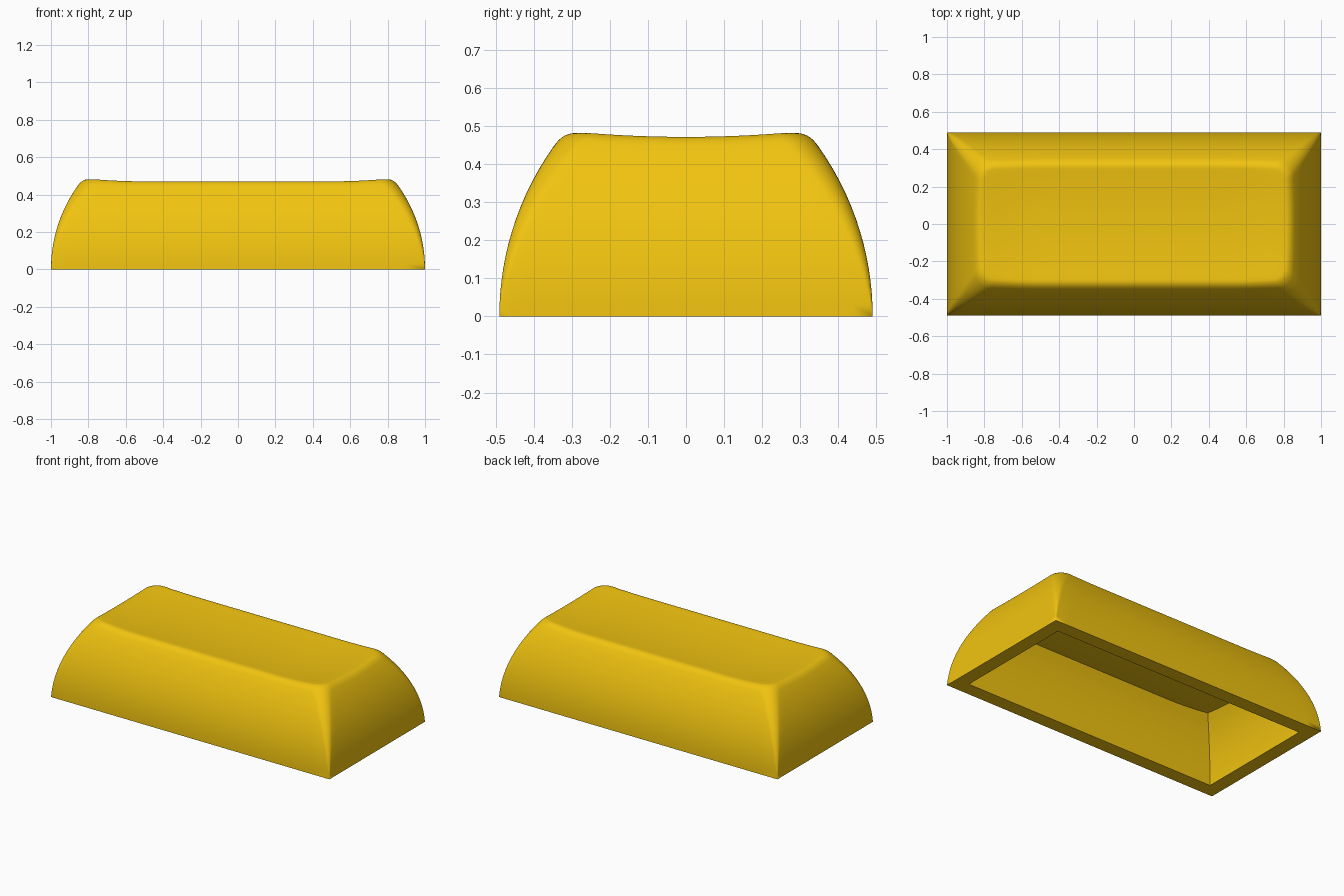
import bpy, bmesh
from math import sin, cos, pi, sqrt
from mathutils import Vector

if "Cube" in bpy.data.objects:
    bpy.data.objects.remove(bpy.data.objects["Cube"])

HALF_X, HALF_Y, WALL, ARC = 1.0, 0.49, 0.09, 0.77
CORNER, EDGE = 8, 20          # segments per corner and per straight side


def dish(x, y):
    """Height of the scooped top: a trough with spherical ends."""
    return 0.455 + 0.17 * (max(0, abs(x) - 0.5) ** 2 + y * y)


def inset(z):
    """How far the curved side has leaned inward at height z."""
    return ARC - sqrt(ARC * ARC - z * z)


def outline(a, b, r):
    """Rounded rectangle, always with the same number of points."""
    pts = []
    for q, (sx, sy) in enumerate([(1, 1), (-1, 1), (-1, -1), (1, -1)]):
        for i in range(CORNER + 1):
            t = (q + i / CORNER) * pi / 2
            pts.append(Vector((sx * (a - r) + r * cos(t), sy * (b - r) + r * sin(t))))
        nx, ny = [(-1, 1), (-1, -1), (1, -1), (1, 1)][q]
        t = (q + 1) * pi / 2
        end = Vector((nx * (a - r) + r * cos(t), ny * (b - r) + r * sin(t)))
        start = pts[-1]
        pts += [start.lerp(end, i / EDGE) for i in range(1, EDGE)]
    return pts


def shell_point(k, z, wall, rounding):
    d = inset(z) + wall
    p = outline(HALF_X - d, HALF_Y - d, rounding * z)[k]
    return Vector((p.x, p.y, z))


def surface(wall, rounding, fillet):
    """Rings from the base up the side, over the rim and in to the centre."""
    count = len(outline(1, 1, 0))
    columns = []
    for k in range(count):
        rim = 0.47 - wall
        for _ in range(5):
            p = shell_point(k, rim, wall, rounding)
            rim = dish(p.x, p.y) - wall
        corner = shell_point(k, rim, wall, rounding)
        top = rim - fillet
        col = [shell_point(k, top * i / 14, wall, rounding) for i in range(15)]
        inner = corner.copy()
        if fillet:
            d = inset(rim) + wall + fillet
            q = outline(HALF_X - d, HALF_Y - d, max(rounding * rim - fillet, 0.01))[k]
            inner = Vector((q.x, q.y, dish(q.x, q.y) - wall))
            for i in range(1, 7):
                t = i / 6
                col.append(col[14] * (1 - t) ** 2 + corner * 2 * t * (1 - t) + inner * t * t)
        for i in range(11, -1, -1):
            x, y = inner.x * i / 12, inner.y * i / 12
            col.append(Vector((x, y, dish(x, y) - wall)))
        columns.append(col)
    return list(zip(*columns))


# one closed skin: outside from the crown down, then inside up to the ceiling
rings = surface(0, 0.17, 0.03)[::-1] + surface(WALL, 0, 0)
bm = bmesh.new()
vr = [[bm.verts.new(p) for p in ring] for ring in rings]
for lo, hi in zip(vr, vr[1:]):
    n = len(lo)
    for k in range(n):
        bm.faces.new((lo[k], hi[k], hi[(k + 1) % n], lo[(k + 1) % n]))
bmesh.ops.remove_doubles(bm, verts=bm.verts, dist=1e-5)
bmesh.ops.recalc_face_normals(bm, faces=bm.faces)
mesh = bpy.data.meshes.new("keycap_shell")
bm.to_mesh(mesh)
bm.free()

keycap = bpy.data.objects.new("keycap_shell", mesh)
bpy.context.collection.objects.link(keycap)
mat = bpy.data.materials.new("yellow_plastic")
mat.diffuse_color = (0.88, 0.55, 0.005, 1)
mat.use_nodes = True
mat.node_tree.nodes["Principled BSDF"].inputs["Base Color"].default_value = mat.diffuse_color
mesh.materials.append(mat)

bpy.context.view_layer.objects.active = keycap
keycap.select_set(True)
bpy.ops.object.shade_smooth_by_angle(angle=0.6)
